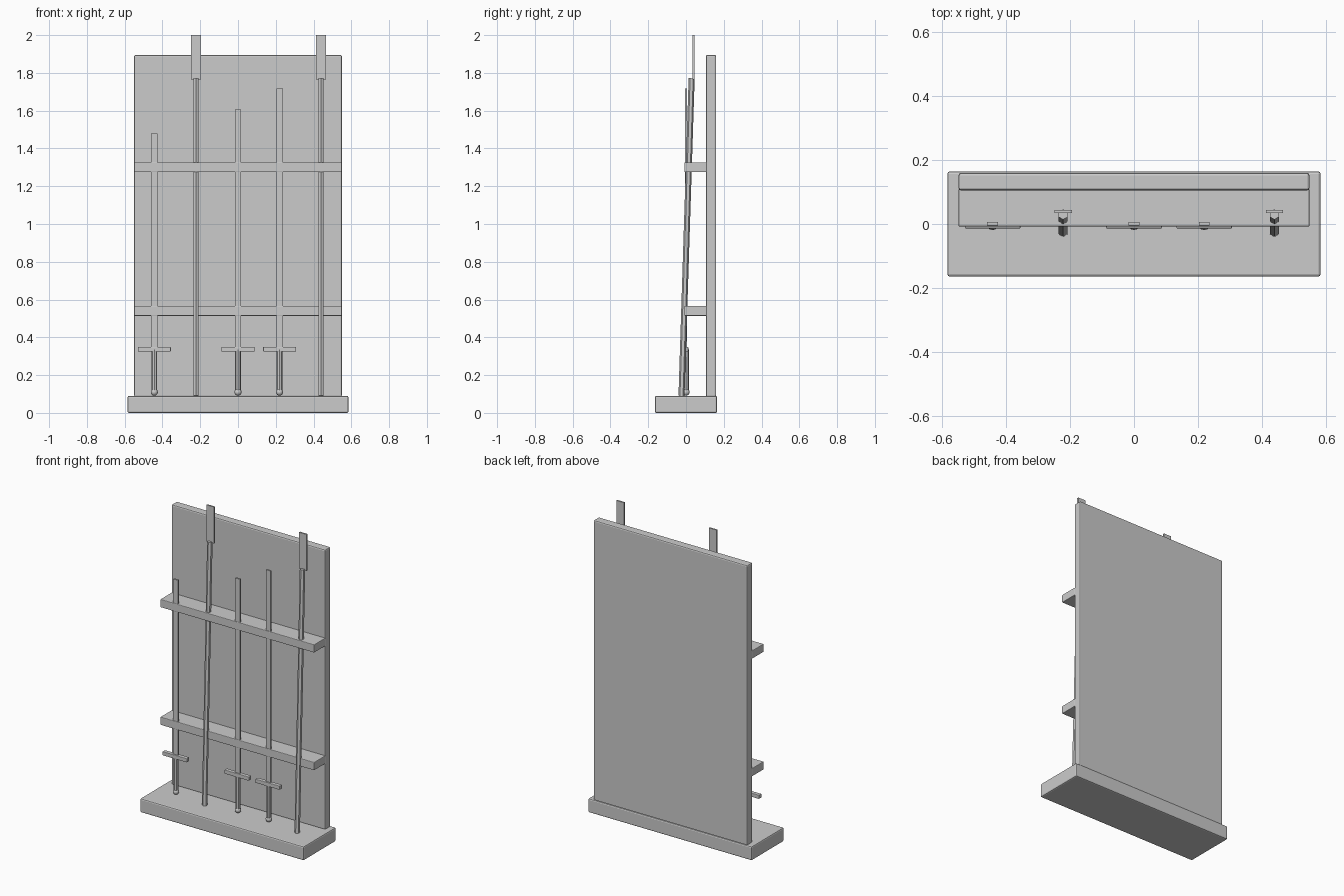
import bpy, math

cube = bpy.data.objects.get("Cube")
if cube:
    bpy.data.objects.remove(cube, do_unlink=True)

grey = bpy.data.materials.new("plain_grey")
grey.use_nodes = True
COLOUR = (0.6, 0.6, 0.6, 1)
grey.diffuse_color = COLOUR
grey.node_tree.nodes["Principled BSDF"].inputs["Base Color"].default_value = COLOUR


def finish(name):
    ob = bpy.context.object
    ob.name = name
    ob.data.materials.append(grey)
    return ob


def box(name, x, y, z, bevel=0):
    """Box from (min, max) ranges, with optional rounded edges."""
    bpy.ops.mesh.primitive_cube_add(
        size=1, location=[sum(r) / 2 for r in (x, y, z)])
    ob = finish(name)
    ob.scale = [r[1] - r[0] for r in (x, y, z)]
    bpy.ops.object.transform_apply(location=False, rotation=False, scale=True)
    if bevel:
        mod = ob.modifiers.new("soft_edges", "BEVEL")
        mod.width = bevel
        mod.segments = 2
    return ob


def rod(name, x, y, z, radius, sides, tilt=0):
    bpy.ops.mesh.primitive_cylinder_add(
        vertices=sides, radius=radius, depth=z[1] - z[0],
        location=(x, y, sum(z) / 2), rotation=(tilt, 0, 0))
    return finish(name)


# Stand: base, back board and two rails
box("base", (-0.585, 0.585), (-0.165, 0.165), (0, 0.09), 0.008)
box("back_board", (-0.55, 0.55), (0.105, 0.16), (0.085, 1.895), 0.008)
for name, z in (("lower_rail", 0.54), ("upper_rail", 1.3)):
    box(name, (-0.55, 0.55), (-0.008, 0.11), (z - 0.026, z + 0.026), 0.004)

# Swords standing on their pommels
for i, (x, tip) in enumerate(((-0.443, 1.48), (0, 1.605), (0.22, 1.717)), 1):
    box(f"sword_{i}_blade", (x - 0.017, x + 0.017), (-0.005, 0.006), (0.34, tip))
    box(f"sword_{i}_guard", (x - 0.087, x + 0.087), (-0.014, 0.012),
        (0.325, 0.35), 0.003)
    rod(f"sword_{i}_grip", x, 0, (0.11, 0.335), 0.015, 8)
    bpy.ops.mesh.primitive_uv_sphere_add(
        segments=12, ring_count=8, radius=0.019, location=(x, 0, 0.11))
    finish(f"sword_{i}_pommel")
    bpy.ops.object.shade_smooth_by_angle(angle=math.radians(40))

# Polearms leaning back toward the board
for i, x in enumerate((-0.222, 0.44), 1):
    rod(f"polearm_{i}_shaft", x, 0.003, (0.09, 1.772), 0.016, 6, -0.032)
    box(f"polearm_{i}_blade", (x - 0.027, x + 0.027), (0.034, 0.044), (1.765, 2))
